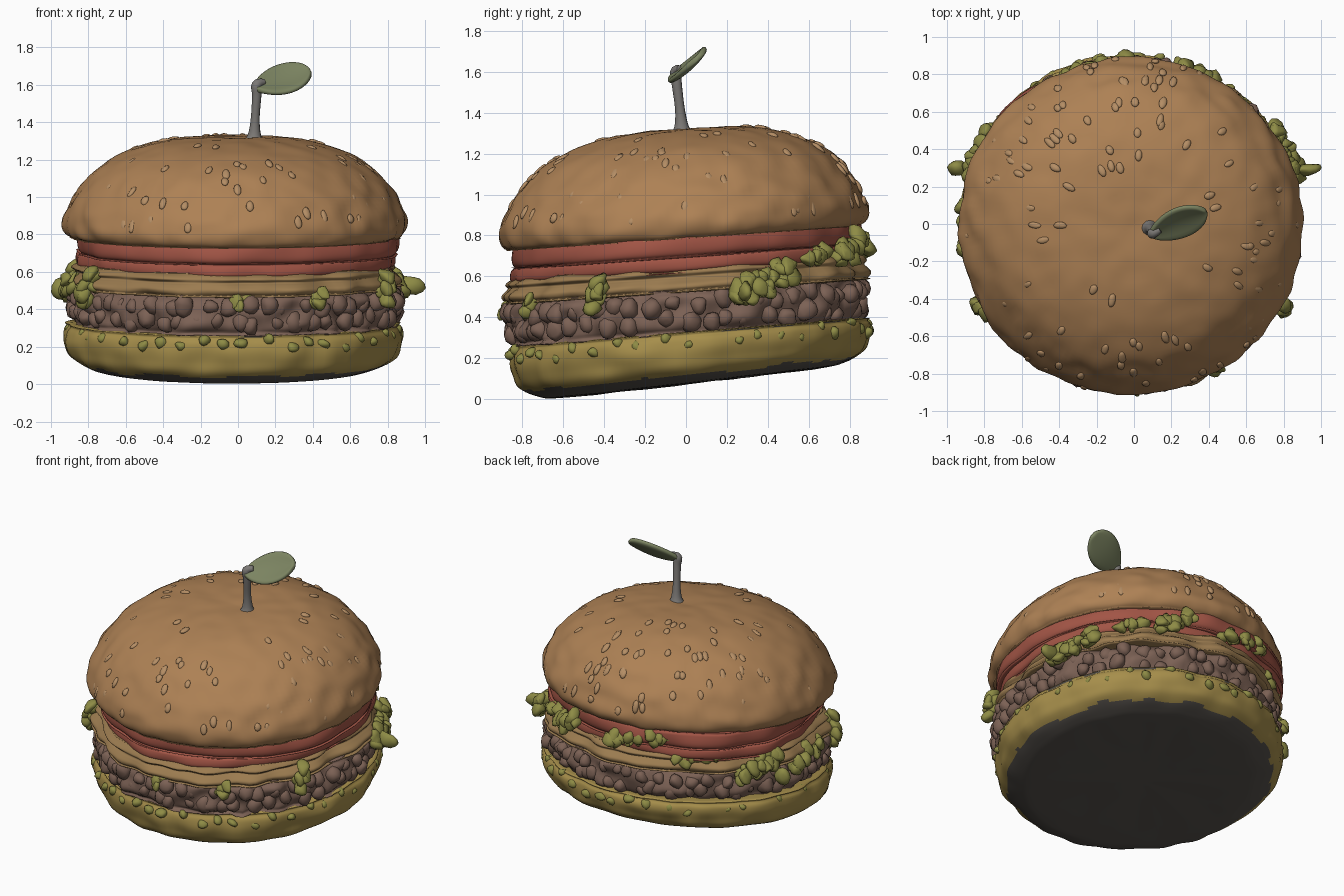
import bpy, bmesh, math, random
from mathutils import Vector, Matrix, noise

if "Cube" in bpy.data.objects:
    bpy.data.objects.remove(bpy.data.objects["Cube"])

random.seed(7)


def mat(name, r, g, b):
    m = bpy.data.materials.new(name)
    m.diffuse_color = (r, g, b, 1)
    m.use_nodes = True
    m.node_tree.nodes["Principled BSDF"].inputs["Base Color"].default_value = m.diffuse_color
    return m


CRUST = mat("crust", 0.42, 0.22, 0.09)
SEED = mat("seed", 0.46, 0.27, 0.13)
YELLOW = mat("yellow_bun", 0.38, 0.27, 0.07)
DARK = mat("dark_base", 0.09, 0.08, 0.07)
MEAT = mat("meat", 0.20, 0.12, 0.09)
CHEESE = mat("cheese", 0.33, 0.20, 0.08)
TOMATO = mat("tomato", 0.36, 0.09, 0.06)
LETTUCE = mat("lettuce", 0.27, 0.26, 0.06)
STEM = mat("stem", 0.20, 0.19, 0.18)
LEAF = mat("leaf", 0.20, 0.23, 0.12)


def finish(name, bm, *mats):
    bmesh.ops.recalc_face_normals(bm, faces=bm.faces)
    me = bpy.data.meshes.new(name)
    for f in bm.faces:
        f.smooth = True
    bm.to_mesh(me)
    bm.free()
    for m in mats:
        me.materials.append(m)
    ob = bpy.data.objects.new(name, me)
    bpy.context.collection.objects.link(ob)
    return ob


def smooth_path(pts, steps=5):
    """Catmull-Rom curve through the points."""
    p = [Vector(q) for q in pts]
    p = [p[0]] + p + [p[-1]]
    out = []
    for i in range(1, len(p) - 2):
        a, b, c, d = p[i - 1:i + 3]
        for k in range(steps):
            t = k / steps
            out.append(0.5 * (2 * b + (c - a) * t + (2 * a - 5 * b + 4 * c - d) * t * t
                              + (3 * b - a - 3 * c + d) * t ** 3))
    return out + [p[-1]]


def lathe(bm, profile, slope, bump=0.0, freq=6.0, wave=None, cx=0.0, cy=0.0, sx=1.0, segs=144):
    """Revolve (r, z) points, lean the layer up toward the back, add noise."""
    prof = smooth_path(profile)
    rings = []
    for r, z in prof:
        ring = []
        for i in range(segs if r > 1e-4 else 1):
            a = math.tau * i / segs
            k = min(1, r / 0.8) ** 3
            n = bump * noise.noise(Vector((r * math.cos(a), r * math.sin(a), z)) * freq)
            rr = r + k * (n + (wave(a) if wave else 0)) if r > 1e-4 else 0
            x, y = rr * math.cos(a) * sx + cx, rr * math.sin(a) + cy
            ring.append(bm.verts.new((x, y, z + n * 0.4 * (1 - k) + slope(z) * y)))
        rings.append(ring)
    for lo, hi in zip(rings, rings[1:]):
        for i in range(segs):
            j = (i + 1) % segs
            if len(lo) == 1:
                bm.faces.new((lo[0], hi[i], hi[j]))
            elif len(hi) == 1:
                bm.faces.new((lo[i], lo[j], hi[0]))
            else:
                bm.faces.new((lo[i], lo[j], hi[j], hi[i]))


def blob(bm, loc, size, normal=(0, 0, 1), rough=0.0, sub=2):
    """Ellipsoid with its third axis along the normal."""
    rot = Vector(normal).to_track_quat('Z', 'Y').to_matrix().to_4x4()
    m = Matrix.Translation(loc) @ rot @ Matrix.Diagonal((*size, 1))
    vs = bmesh.ops.create_icosphere(bm, subdivisions=sub, radius=1, matrix=m)["verts"]
    if rough:
        for v in vs:
            v.co += Vector(noise.noise_vector(v.co * 18)) * rough


def on_side(deg, r, z, slope=0.07):
    a = math.radians(deg)
    y = r * math.sin(a)
    return Vector((r * math.cos(a), y, z + slope * y))


# Bottom bun with dark flat underside
bm = bmesh.new()
lathe(bm, [(0, .075), (.6, .075), (.75, .092), (.84, .14), (.87, .2), (.88, .26),
           (.86, .31), (.78, .33), (0, .33)],
      lambda z: 0.115 - 0.14 * (z - .075), 0.02, 7, cx=-.025, cy=0.025, sx=1.03)
bm.normal_update()
for f in bm.faces:
    c = f.calc_center_median()
    f.material_index = int(f.normal.z < -.85 or (c.z < .2 and c.to_2d().length < .7))
finish("bottom_bun", bm, YELLOW, DARK)

# Green bits along the bottom bun rim
bm = bmesh.new()
for i in range(46):
    p = on_side(i * 360 / 46 + random.uniform(-2, 2), .872, .28 + random.uniform(-.03, .03), .085)
    blob(bm, p + Vector((-.02, .02, 0)), (.035, .03, .028), rough=.015)
finish("rim_greens", bm, LETTUCE)

# Patty: rough disc and two rows of lumps
bm = bmesh.new()
lathe(bm, [(0, .31), (.78, .31), (.84, .335), (.87, .39), (.87, .47), (.84, .52), (.76, .54), (0, .54)],
      lambda z: .07, 0.06, 9, cx=-.01)
for row, (z, r) in enumerate([(.385, .855), (.47, .865)]):
    for i in range(52):
        s = random.uniform(.036, .056)
        p = on_side((i + row / 2) * 360 / 52 + random.uniform(-2, 2),
                    r + random.uniform(-.02, .01), z + random.uniform(-.02, .02))
        blob(bm, p + Vector((-.01, 0, 0)), (s, s, s * 1.1), rough=.015)
finish("patty", bm, MEAT)

# Cheese with wavy edge
bm = bmesh.new()
lathe(bm, [(0, .52), (.8, .52), (.87, .535), (.885, .56), (.865, .585), (.85, .6), (.865, .62),
           (.83, .645), (.75, .65), (0, .65)],
      lambda z: .07, 0.05, 6, lambda a: .012 * math.sin(9 * a), cx=-.01)
finish("cheese", bm, CHEESE)

# Stacked tomato slices, bulging out at the back left
bm = bmesh.new()
for i, (z, r, h) in enumerate([(.615, .84, .09), (.69, .85, .12)]):
    lathe(bm, [(0, z), (r - .08, z), (r - .02, z + .01), (r, z + h * .3), (r, z + h * .7),
               (r - .015, z + h - .01), (r - .08, z + h), (0, z + h)], lambda z: .07, 0.025, 5,
          lambda a, i=i: .012 * math.sin(3 * a + 2 * i) + .07 * max(0, math.cos(a - 2.5)) ** 6)
finish("tomato_slices", bm, TOMATO)

# Top bun
bm = bmesh.new()
BUN = [(0, 1.318), (.12, 1.322), (.3, 1.312), (.45, 1.285), (.6, 1.23), (.72, 1.155), (.81, 1.06),
       (.872, .96), (.9, .88), (.895, .825), (.86, .79), (.78, .785), (0, .785)]
lathe(bm, BUN, lambda z: .07, 0.018, 9, cx=-.015, cy=-.012, sx=1.02)
finish("top_bun", bm, CRUST)

# Seeds pressed into the crust, mostly near the rim
bm = bmesh.new()
curve = smooth_path(BUN[2:9], 12)
for i in range(130):
    k = int((len(curve) - 2) * random.random() ** .6)
    (r, z), t = curve[k], curve[k + 1] - curve[k]
    a = random.uniform(0, 360)
    n = on_side(a, -t.y, t.x, 0)
    blob(bm, on_side(a, r, z) + Vector((-.015, -.012, 0)), (.02, random.uniform(.025, .042), .012), n, .006)
finish("seeds", bm, SEED)

# Lettuce clumps: start angle, end angle, radius, low z, high z, count
CLUMPS = [(16, 36, .91, .48, .61, 34), (146, 164, .92, .48, .61, 28), (-31, -27, .91, .47, .60, 9),
          (207, 212, .92, .47, .62, 11), (-95, -85, .88, .47, .53, 5), (-62, -58, .89, .48, .55, 5),
          (90, 118, .865, .68, .76, 30), (60, 78, .87, .63, .74, 22), (40, 60, .85, .64, .68, 10),
          (120, 146, .86, .60, .68, 16), (174, 192, .91, .48, .58, 14)]
bm = bmesh.new()
for a0, a1, r, z0, z1, n in CLUMPS:
    for i in range(n):
        t = random.random()
        z = z0 + (z1 - z0) * min(1, max(0, t + random.uniform(-.4, .4)))
        p = on_side(a0 + (a1 - a0) * t, r + random.uniform(-.035, .025), z)
        s = random.uniform(.026, .046)
        blob(bm, p, (s, s * 1.2, s * .8), (p.x, p.y, .6), .022)
# Two leaf tips sticking out at the sides
blob(bm, (.925, .29, .53), (.03, .05, .08), (1, .1, -.25), .012)
blob(bm, (-.945, .30, .51), (.04, .06, .055), (-1, .1, -.2), .012)
finish("lettuce", bm, LETTUCE)

# Stem: tapered tube
cu = bpy.data.curves.new("stem", 'CURVE')
cu.dimensions = '3D'
cu.bevel_depth = .025
cu.bevel_resolution = 4
cu.use_fill_caps = True
sp = cu.splines.new('POLY')
path = smooth_path([(.085, -.02, 1.29, 2.4), (.088, -.022, 1.335, 1.4), (.092, -.03, 1.42, .95),
                    (.1, -.045, 1.54, 1), (.1, -.05, 1.6, 1.1), (.14, -.03, 1.615, .7)])
sp.points.add(len(path) - 1)
for pt, c in zip(sp.points, path):
    pt.co = (c[0], c[1], c[2], 1)
    pt.radius = c[3]
cu.materials.append(STEM)
bpy.context.collection.objects.link(bpy.data.objects.new("stem", cu))

# Leaf: cupped, thickened blade
bm = bmesh.new()
base, axis, side = Vector((.085, -.06, 1.585)), Vector((.305, .125, .09)), Vector((-.035, .075, .075))
up = axis.cross(side).normalized()
grid = []
for i in range(17):
    u = i / 16
    w = max(.12, math.sin(math.pi * u ** 1.15) ** .5 if 0 < u < 1 else 0)
    grid.append([bm.verts.new(base + axis * u + side * w * v
                              + up * (.018 * v * v * w - .015 * math.sin(math.pi * u)))
                 for v in (-1, -.6, -.25, 0, .25, .6, 1)])
for a, b in zip(grid, grid[1:]):
    for j in range(6):
        bm.faces.new((a[j], a[j + 1], b[j + 1], b[j]))
leaf = finish("leaf", bm, LEAF)
so = leaf.modifiers.new("thickness", 'SOLIDIFY')
so.thickness, so.offset = .03, 0
sub = leaf.modifiers.new("round", 'SUBSURF')
sub.levels = sub.render_levels = 1
